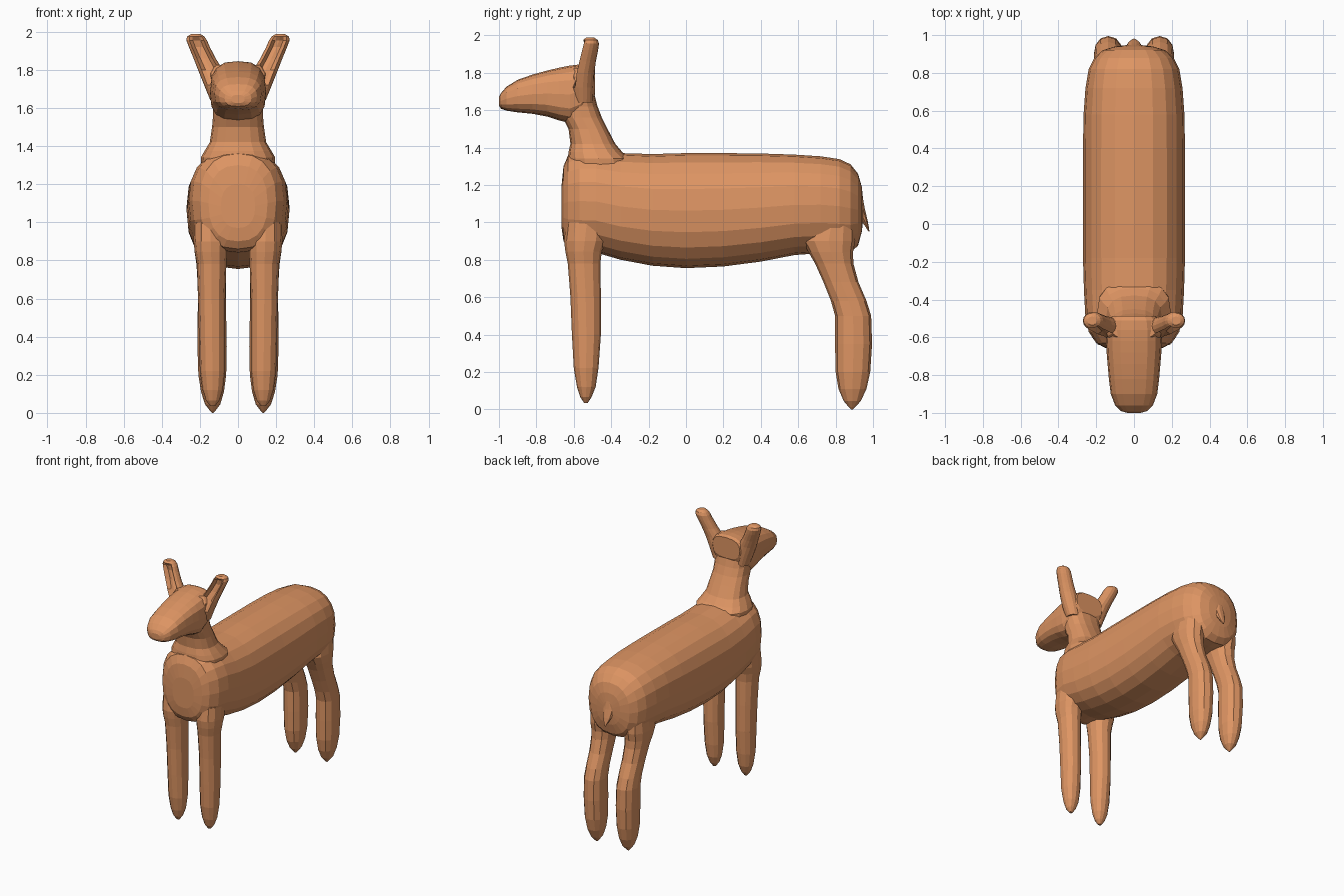
import bpy, bmesh, math

fur = bpy.data.materials.new("tan_fur")
fur.diffuse_color = (0.73, 0.30, 0.125, 1)


def loft(name, rings, axis, n=16, power=2.0, cx=0.0):
    """Rings: (position on axis, low, high, half width, [x centre], [groove])."""
    bm = bmesh.new()
    loops = []
    for r in rings:
        p, lo, hi, half = r[:4]
        x0 = cx if len(r) < 5 else r[4]
        groove = 0 if len(r) < 6 else r[5]
        loop = []
        for i in range(n):
            a = 2 * math.pi * i / n
            c, s = math.cos(a), math.sin(a)
            x = x0 + half * math.copysign(abs(c) ** (2 / power), c)
            h = (lo + hi) / 2 + (hi - lo) / 2 * math.copysign(abs(s) ** (2 / power), s)
            if s < -0.9:
                h += groove
            loop.append(bm.verts.new((x, p, h) if axis == 'y' else (x, h, p)))
        loops.append(loop)
    for a, b in zip(loops, loops[1:]):
        for i in range(n):
            j = (i + 1) % n
            bm.faces.new((a[i], a[j], b[j], b[i]))
    bm.faces.new(loops[0])
    bm.faces.new(loops[-1])
    bmesh.ops.recalc_face_normals(bm, faces=bm.faces)
    me = bpy.data.meshes.new(name)
    bm.to_mesh(me)
    bm.free()
    me.materials.append(fur)
    ob = bpy.data.objects.new(name, me)
    bpy.context.collection.objects.link(ob)
    return ob


# Torso from chest to rump
torso = loft("deer_body", [
    (-0.665, 0.97, 1.20, 0.09), (-0.655, 0.90, 1.30, 0.155), (-0.63, 0.86, 1.36, 0.20),
    (-0.57, 0.842, 1.385, 0.24), (-0.48, 0.838, 1.385, 0.258), (-0.35, 0.80, 1.37, 0.265),
    (-0.18, 0.768, 1.365, 0.27), (0.0, 0.755, 1.37, 0.27), (0.2, 0.764, 1.37, 0.27),
    (0.4, 0.79, 1.368, 0.27), (0.58, 0.825, 1.362, 0.267), (0.72, 0.835, 1.353, 0.257),
    (0.82, 0.835, 1.338, 0.24), (0.88, 0.84, 1.31, 0.21), (0.92, 0.875, 1.26, 0.165),
    (0.94, 0.95, 1.19, 0.10), (0.947, 1.01, 1.12, 0.04)], 'y', 20, 2.4)

parts = []

# Neck, flared at the shoulders
parts.append(loft("neck", [
    (1.25, -0.625, -0.28, 0.19), (1.34, -0.632, -0.30, 0.195), (1.375, -0.628, -0.34, 0.175),
    (1.42, -0.618, -0.378, 0.148), (1.50, -0.628, -0.42, 0.136), (1.56, -0.66, -0.45, 0.131),
    (1.62, -0.67, -0.473, 0.132), (1.70, -0.66, -0.494, 0.145), (1.78, -0.63, -0.492, 0.15),
    (1.825, -0.61, -0.495, 0.12)], 'z', 16, 2.5))

# Head with blunt muzzle
parts.append(loft("head", [
    (-1.0, 1.625, 1.668, 0.035), (-0.99, 1.608, 1.69, 0.07), (-0.96, 1.597, 1.725, 0.10),
    (-0.90, 1.588, 1.762, 0.123), (-0.82, 1.58, 1.79, 0.133), (-0.74, 1.565, 1.812, 0.14),
    (-0.68, 1.545, 1.826, 0.145), (-0.62, 1.53, 1.838, 0.148), (-0.56, 1.56, 1.845, 0.145),
    (-0.51, 1.62, 1.845, 0.135), (-0.487, 1.68, 1.835, 0.115)], 'y', 16, 2.7))

for side, s in (("left", -1), ("right", 1)):
    # Ear with a hollow front
    parts.append(loft(side + "_ear", [
        (1.64, -0.60, -0.50, 0.045, s * 0.10), (1.72, -0.61, -0.494, 0.06, s * 0.118),
        (1.80, -0.60, -0.49, 0.065, s * 0.145, 0.03), (1.86, -0.585, -0.482, 0.058, s * 0.175, 0.04),
        (1.92, -0.57, -0.47, 0.055, s * 0.203, 0.04), (1.955, -0.56, -0.465, 0.054, s * 0.217, 0.025),
        (1.975, -0.55, -0.472, 0.045, s * 0.222), (1.987, -0.535, -0.49, 0.025, s * 0.222)], 'z'))
    # Front leg, tapering to a rounded point
    parts.append(loft(side + "_front_leg", [
        (1.0, -0.64, -0.42, 0.085, s * 0.145), (0.90, -0.652, -0.43, 0.09, s * 0.143),
        (0.845, -0.645, -0.45, 0.085, s * 0.142), (0.78, -0.632, -0.458, 0.077, s * 0.138),
        (0.60, -0.618, -0.455, 0.071, s * 0.138), (0.40, -0.61, -0.455, 0.069, s * 0.136),
        (0.22, -0.60, -0.468, 0.066, s * 0.134), (0.12, -0.583, -0.483, 0.053, s * 0.133),
        (0.065, -0.565, -0.505, 0.035, s * 0.133), (0.035, -0.545, -0.525, 0.012, s * 0.133)],
        'z', 12, 2.2))
    # Hind leg, bent at the hock
    parts.append(loft(side + "_hind_leg", [
        (1.0, 0.66, 0.90, 0.085, s * 0.14), (0.90, 0.62, 0.905, 0.09, s * 0.142),
        (0.84, 0.655, 0.893, 0.085, s * 0.142), (0.78, 0.69, 0.895, 0.078, s * 0.14),
        (0.68, 0.735, 0.922, 0.074, s * 0.138), (0.58, 0.775, 0.965, 0.073, s * 0.137),
        (0.50, 0.797, 0.99, 0.075, s * 0.137), (0.35, 0.797, 0.995, 0.077, s * 0.136),
        (0.20, 0.80, 0.985, 0.073, s * 0.135), (0.11, 0.815, 0.965, 0.06, s * 0.134),
        (0.045, 0.843, 0.935, 0.04, s * 0.133), (0.012, 0.87, 0.905, 0.015, s * 0.133),
        (0.0, 0.883, 0.891, 0.004, s * 0.133)], 'z', 12, 2.2))

# Short pointed tail
parts.append(loft("tail", [
    (1.14, 0.90, 0.945, 0.035), (1.07, 0.90, 0.958, 0.045), (1.01, 0.935, 0.972, 0.035),
    (0.975, 0.96, 0.978, 0.018), (0.95, 0.976, 0.981, 0.005)], 'z', 10))

# Merge every part into one continuous skin
for part in parts:
    mod = torso.modifiers.new(part.name, 'BOOLEAN')
    mod.operation = 'UNION'
    mod.solver = 'EXACT'
    mod.object = part
bpy.context.view_layer.objects.active = torso
torso.select_set(True)
for part in parts:
    bpy.ops.object.modifier_apply(modifier=part.name)
    bpy.data.objects.remove(part)
